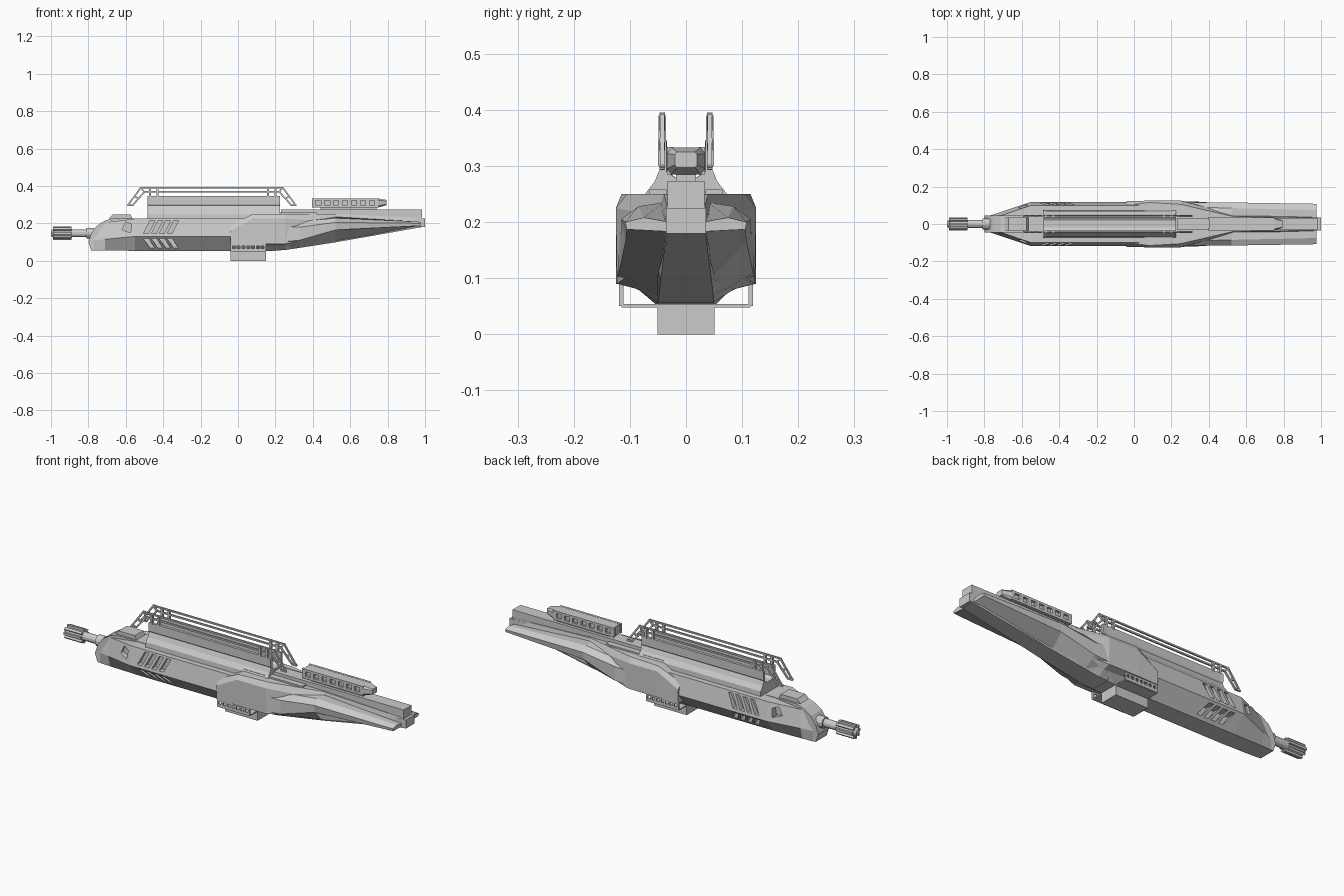
import bpy, bmesh, math
from mathutils import Vector

if "Cube" in bpy.data.objects:
    bpy.data.objects.remove(bpy.data.objects["Cube"])


def finish(name, bm):
    bmesh.ops.recalc_face_normals(bm, faces=bm.faces[:])
    me = bpy.data.meshes.new(name)
    bm.to_mesh(me)
    bm.free()
    ob = bpy.data.objects.new(name, me)
    bpy.context.collection.objects.link(ob)
    return ob


def add_rings(bm, rings):
    """Skin a list of equal-length closed rings and cap both ends."""
    vs = [[bm.verts.new(p) for p in r] for r in rings]
    n = len(vs[0])
    for a, b in zip(vs, vs[1:]):
        for i in range(n):
            j = (i + 1) % n
            bm.faces.new((a[i], a[j], b[j], b[i]))
    bm.faces.new(vs[0])
    bm.faces.new(vs[-1])


def loft(name, sections, side=0):
    """Sections are (x, [(y, z)...]); side 0 mirrors each half outline."""
    bm = bmesh.new()
    rings = []
    for x, pts in sections:
        if side == 0:
            pts = pts + [(-y, z) for y, z in reversed(pts)]
        else:
            pts = [(y * side, z) for y, z in pts]
        rings.append([(x, y, z) for y, z in pts])
    add_rings(bm, rings)
    return finish(name, bm)


def prisms(name, items):
    """Items are (xz outline, y0, y1), all joined in one object."""
    bm = bmesh.new()
    for pts, y0, y1 in items:
        add_rings(bm, [[(x, y, z) for x, z in pts] for y in (y0, y1)])
    return finish(name, bm)


def rect(x0, x1, z0, z1):
    return [(x0, z0), (x1, z0), (x1, z1), (x0, z1)]


def strip(p, q, t):
    """Thin xz quad running from p to q."""
    p, q = Vector(p), Vector(q)
    d = (q - p).normalized() * t / 2
    n = Vector((-d.y, d.x))
    return [tuple(v) for v in (p - d + n, q + d + n, q + d - n, p - d - n)]


def turned(name, profile, z, n=8):
    """Revolved (x, radius) profile about the x direction."""
    bm = bmesh.new()
    add_rings(bm, [[(x, r * math.cos(2 * math.pi * (k + .5) / n),
                     z + r * math.sin(2 * math.pi * (k + .5) / n))
                    for k in range(n)] for x, r in profile])
    return finish(name, bm)


# Main hull with faceted nose
full = [(.10, .225), (.118, .13), (.05, .053)]
hull = loft("main_hull", [
    (-.77, [(.03, .16), (.045, .11), (.045, .055)]),
    (-.71, [(.045, .205), (.065, .115), (.048, .055)]),
    (-.55, full), (.20, full)])

# Slanted vents and nose windows cut into both sides
cuts = []
for s in (1, -1):
    for i in range(4):
        x = -.505 + .042 * i
        cuts.append(([(x, .145), (x + .026, .145), (x + .061, .215), (x + .035, .215)], .088 * s, .2 * s))
        cuts.append(([(x, .12), (x + .026, .12), (x + .061, .068), (x + .035, .068)], .06 * s, .2 * s))
    cuts.append(([(-.62, .165), (-.575, .15), (-.568, .195), (-.60, .207)], .07 * s, .2 * s))
cutter = prisms("vent_cutter", cuts)
cutter.hide_render = True
cutter.hide_viewport = True
mod = hull.modifiers.new("vents", 'BOOLEAN')
mod.object = cutter
mod.operation = 'DIFFERENCE'
mod.solver = 'EXACT'

# Rounded nose block and hatch
prisms("nose_block", [([(-.785, .056), (-.80, .10), (-.785, .145), (-.757, .185),
                        (-.714, .213), (-.67, .227), (-.5, .227), (-.5, .056)], -.045, .045)])
prisms("nose_hatch", [([(-.69, .227), (-.67, .247), (-.575, .247), (-.565, .227)], -.035, .035)])

# Barrel with ribbed muzzle
turned("barrel", [(-.90, .022), (-.74, .022)], .147, 12)
turned("barrel_collar", [(-.81, .03), (-.77, .03)], .147, 12)
turned("muzzle_core", [(-1, .014), (-.985, .026), (-.90, .026), (-.88, .02)], .147, 12)
bm = bmesh.new()
for k in range(8):
    a = math.pi * k / 4
    u, v = Vector((0, math.cos(a), math.sin(a))), Vector((0, -math.sin(a), math.cos(a)))
    c = Vector((0, 0, .147))
    add_rings(bm, [[c + Vector((x, 0, 0)) + u * (.029 + i * .007) + v * (j * .006)
                    for i, j in ((-1, -1), (1, -1), (1, 1), (-1, 1))] for x in (-.99, -.89)])
finish("muzzle_ribs", bm)

# Mid hull tapering into the tail keel
loft("mid_hull", [
    (-.04, [(.10, .19), (.122, .16), (.122, .09), (.085, .085), (.05, .05)]),
    (.08, [(.115, .25), (.125, .225), (.125, .09), (.085, .085), (.05, .05)]),
    (.25, [(.105, .25), (.125, .225), (.123, .09), (.085, .08), (.05, .057)]),
    (.53, [(.04, .25), (.05, .21), (.055, .14), (.05, .12), (.045, .10)]),
    (.985, [(.034, .23), (.035, .215), (.035, .20), (.035, .19), (.035, .18)])])

# Dorsal spine and tail end
prisms("tail_spine", [(rect(.23, .985, .20, .273), -.033, .033)])
prisms("tail_end", [([(.90, .19), (.90, .225), (1, .225), (1, .18)], -.036, .036)])
prisms("spine_steps", [(rect(.08, .42, .245, .258), s * .035, s * .065) for s in (1, -1)])

# Tapered wings either side of the tail
for s in (1, -1):
    loft("tail_wing", [
        (.22, [(.04, .21), (.09, .205), (.12, .18), (.123, .10), (.05, .06)]),
        (.33, [(.04, .215), (.09, .21), (.115, .18), (.12, .11), (.05, .07)]),
        (.52, [(.04, .235), (.085, .228), (.115, .205), (.108, .165), (.05, .105)]),
        (.975, [(.03, .20), (.075, .208), (.108, .20), (.106, .187), (.03, .183)])], s)

# Belly block and hollow side pods with a row of windows
prisms("belly_block", [(rect(-.04, .15, 0, .06), -.051, .051)])
for s in (1, -1):
    loft("pod_floor", [(x, [(.05, .048), (.115, .048), (.115, .054), (.05, .054)]) for x in (-.04, .15)], s)
    walls = [rect(-.04, .15, .05, .066), rect(-.04, .15, .08, .095)]
    walls += [rect(x, x + .01, .066, .08) for x in [-.04 + .18 * i / 7 for i in range(8)]]
    prisms("pod_wall", [(w, s * .111, s * .119) for w in walls])

# Saddle trough carrying the rails
saddle = [(.075, .22), (.073, .25), (.056, .272), (.046, .296), (.05, .302),
          (.05, .345), (.035, .345), (.035, .29), (.02, .28)]
loft("saddle", [(-.485, saddle), (-.47, [(y * .96, z) for y, z in saddle]),
                (.20, [(y * .96, z) for y, z in saddle]), (.225, saddle)])

# Twin open rails
outer = [(-.588, .298), (-.52, .39), (.24, .39), (.308, .298)]
inner = [(-.562, .298), (-.50, .368), (.22, .368), (.285, .298)]
for s in (1, -1):
    items = [(strip(a, b, .008), s * .038, s * .046)
             for path in (outer, inner) for a, b in zip(path, path[1:])]
    for t in (0, .5, 1):
        for k, m in ((0, 1), (3, 2)):
            a = Vector(outer[k]).lerp(Vector(outer[m]), t)
            b = Vector(inner[k]).lerp(Vector(inner[m]), t)
            items.append((strip(a, b, .008), s * .037, s * .047))
    for x in (-.47, -.43, .16, .20):
        items.append((rect(x - .006, x + .006, .34, .39), s * .036, s * .049))
    prisms("top_rail", items)

# Rear turret box with framed side cells
prisms("turret_core", [(rect(.40, .75, .285, .333), -.023, .023),
                       (rect(.44, .74, .268, .29), -.018, .018)])
loft("turret_tip", [(.75, [(.026, .333), (.034, .322), (.034, .295), (.026, .285)]),
                    (.795, [(.016, .325), (.02, .32), (.02, .302), (.016, .297)])])
for s in (1, -1):
    bars = [rect(.395, .75, .285, .298), rect(.395, .75, .322, .334)]
    bars += [rect(x, x + .02, .298, .322) for x in [.395 + .335 * i / 7 for i in range(8)]]
    prisms("turret_frame", [(b, s * .022, s * .034) for b in bars])
